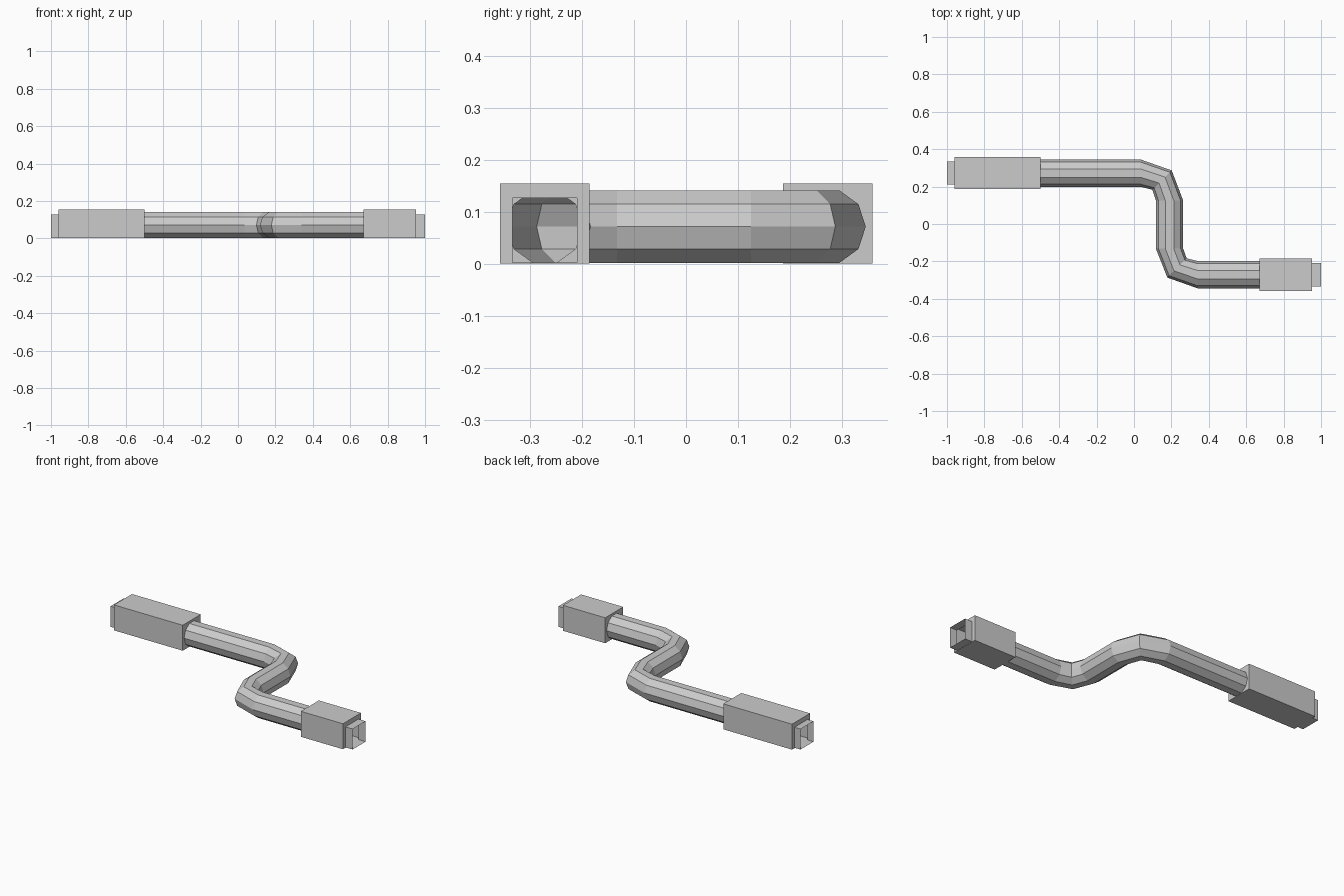
import bpy, bmesh
from math import sin, cos, pi, radians

if "Cube" in bpy.data.objects:
    bpy.data.objects.remove(bpy.data.objects["Cube"])

R, ZC, SIDES = 0.073, 0.072, 10


def pipe_ring(bm, x, y, heading):
    h = radians(heading)
    return [bm.verts.new((x - sin(h) * R * cos(a), y + cos(h) * R * cos(a), ZC + R * sin(a)))
            for a in (2 * pi * i / SIDES for i in range(SIDES))]


def rect_ring(bm, x, yc, half, z0, z1):
    return [bm.verts.new((x, yc + s * half, z))
            for s, z in ((1, z0), (1, z1), (-1, z1), (-1, z0))]


def loft(bm, a, b):
    n = len(a)
    for i in range(n):
        j = (i + 1) % n
        bm.faces.new((a[i], a[j], b[j], b[i]))


def loop_edges(bm, ring):
    out = []
    for i, v in enumerate(ring):
        w = ring[(i + 1) % len(ring)]
        out.append(bm.edges.get((v, w)) or bm.edges.new((v, w)))
    return out


def fill_between(bm, outer, inner):
    bmesh.ops.triangle_fill(bm, edges=loop_edges(bm, outer) + loop_edges(bm, inner),
                            use_beauty=True)


def finish(bm, name):
    bmesh.ops.recalc_face_normals(bm, faces=bm.faces[:])
    mesh = bpy.data.meshes.new(name)
    bm.to_mesh(mesh)
    bm.free()
    bpy.context.collection.objects.link(bpy.data.objects.new(name, mesh))


# Hollow ten-sided pipe with two bends
bm = bmesh.new()
path = [(-0.52, 0.272, 0), (0.035, 0.272, 0), (0.15, 0.235, -45), (0.19, 0.125, -90),
        (0.19, -0.132, -90), (0.23, -0.235, -45), (0.34, -0.271, 0), (0.69, -0.271, 0)]
rings = [pipe_ring(bm, *p) for p in path]
for a, b in zip(rings, rings[1:]):
    loft(bm, a, b)
finish(bm, "bent_pipe")


# Square sleeves with a narrower open socket at the outer end
def connector(name, x_pipe, x_end, x_tip, yc):
    bm = bmesh.new()
    inner = rect_ring(bm, x_pipe, yc, 0.086, 0.001, 0.155)
    outer = rect_ring(bm, x_end, yc, 0.086, 0.001, 0.155)
    socket = rect_ring(bm, x_end, yc, 0.062, 0.003, 0.127)
    tip = rect_ring(bm, x_tip, yc, 0.062, 0.003, 0.127)
    loft(bm, inner, outer)
    loft(bm, socket, tip)
    fill_between(bm, outer, socket)
    fill_between(bm, inner, pipe_ring(bm, x_pipe, yc, 0))
    finish(bm, name)


connector("left_connector", -0.5, -0.96, -1.0, 0.272)
connector("right_connector", 0.67, 0.952, 1.0, -0.271)
